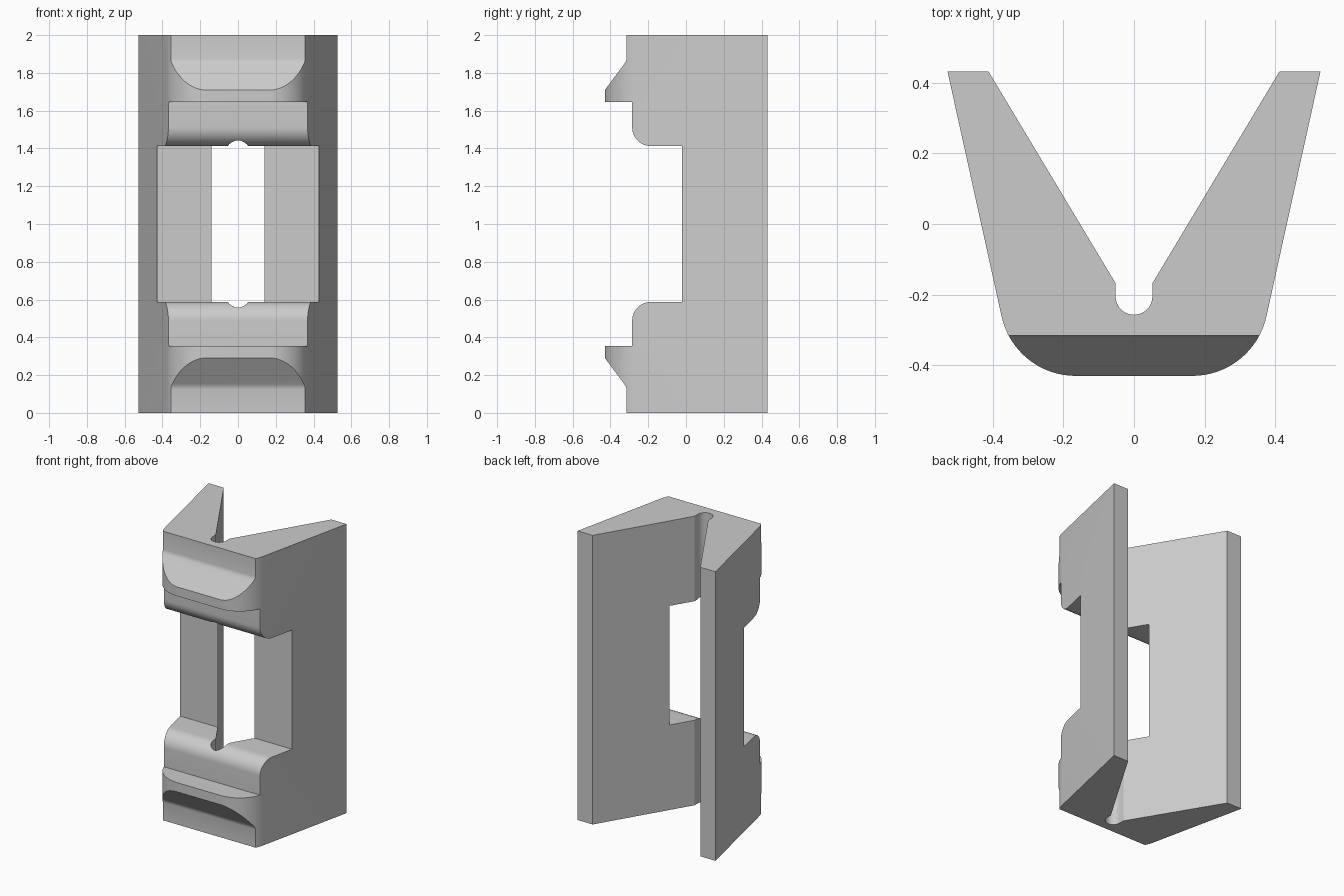
import bpy
import bmesh
from math import cos, sin, radians
from mathutils import Vector

cube = bpy.data.objects.get("Cube")
if cube:
    bpy.data.objects.remove(cube, do_unlink=True)

# Single grey material
grey = bpy.data.materials.new("plain grey")
grey.use_nodes = True
colour = (0.6, 0.6, 0.6, 1)
grey.diffuse_color = colour
grey.node_tree.nodes["Principled BSDF"].inputs["Base Color"].default_value = colour


def arc(cx, cy, r, start, end, steps):
    angles = [radians(start + (end - start) * i / steps) for i in range(steps + 1)]
    return [(cx + r * cos(a), cy + r * sin(a)) for a in angles]


def prism(name, points, direction):
    """Extrude a closed 3D outline along a direction."""
    bm = bmesh.new()
    face = bm.faces.new([bm.verts.new(p) for p in points])
    ext = bmesh.ops.extrude_face_region(bm, geom=[face])
    moved = [g for g in ext["geom"] if isinstance(g, bmesh.types.BMVert)]
    bmesh.ops.translate(bm, verts=moved, vec=Vector(direction))
    bmesh.ops.recalc_face_normals(bm, faces=bm.faces)
    mesh = bpy.data.meshes.new(name)
    bm.to_mesh(mesh)
    bm.free()
    mesh.materials.append(grey)
    obj = bpy.data.objects.new(name, mesh)
    bpy.context.collection.objects.link(obj)
    return obj


# Plan: V-shaped block with rounded nose and a round-bottomed slot
half = arc(0, -0.205, 0.052, -90, 0, 10)[1:]
half += [(0.052, -0.168), (0.412, 0.432), (0.528, 0.432)]
half += arc(0.165, -0.215, 0.215, -12.7, -90, 16)
plan = [(0, -0.257)] + half + [(-x, y) for x, y in reversed(half)]
# The outline closes on itself across the flat nose, so split it at the centre
right = [(0, -0.257)] + half + [(0, -0.43)]
outline = right + [(-x, y) for x, y in reversed(right[1:-1])]
bracket = prism("bracket_body", [(x, y, -0.1) for x, y in outline], (0, 0, 2.2))

# Side: hooked lips at both ends and a window in the middle
lower = [(0.6, 0), (-0.315, 0), (-0.315, 0.125), (-0.318, 0.138), (-0.325, 0.15),
         (-0.47, 0.345), (-0.47, 0.355), (-0.285, 0.355)]
lower += arc(-0.185, 0.488, 0.1, 180, 90, 12)
lower += [(-0.02, 0.588)]
side = lower + [(y, 2 - z) for y, z in reversed(lower)]
cutter = prism("side_cutter", [(-0.8, y, z) for y, z in side], (1.6, 0, 0))
cutter.hide_render = True

# Keep only the volume shared by the plan and the side outline
mod = bracket.modifiers.new("side_shape", "BOOLEAN")
mod.operation = "INTERSECT"
mod.solver = "EXACT"
mod.object = cutter
bpy.ops.object.select_all(action="DESELECT")
bpy.context.view_layer.objects.active = bracket
bracket.select_set(True)
bpy.ops.object.modifier_apply(modifier=mod.name)
bpy.data.objects.remove(cutter, do_unlink=True)
bpy.ops.object.shade_smooth_by_angle(angle=radians(25))
